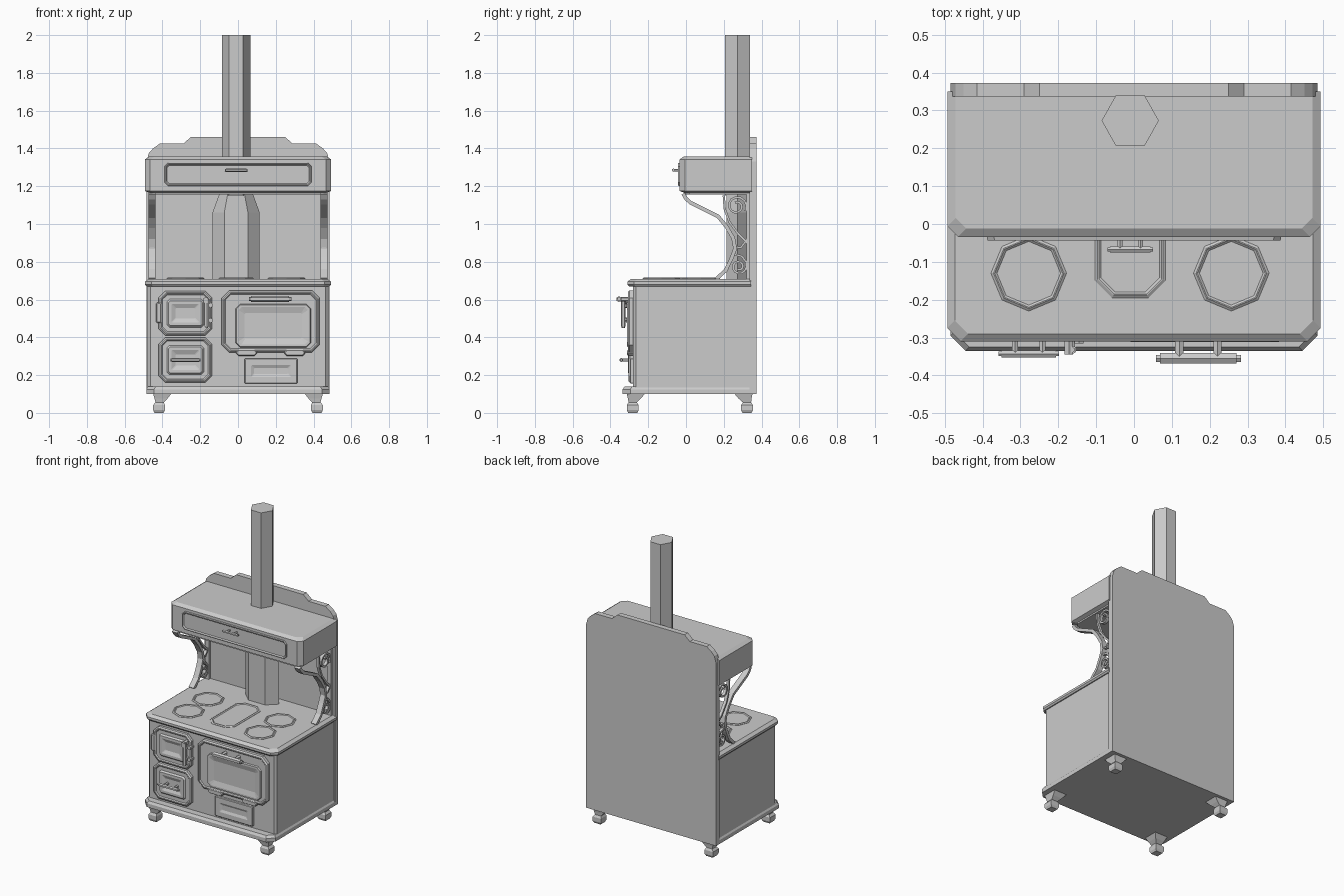
import bpy, bmesh, math
from mathutils import Vector, Matrix

old = bpy.data.objects.get("Cube")
if old:
    bpy.data.objects.remove(old, do_unlink=True)

GREY = (0.6, 0.6, 0.6, 1)
iron = bpy.data.materials.new("grey iron")
iron.use_nodes = True
iron.diffuse_color = GREY
iron.node_tree.nodes["Principled BSDF"].inputs["Base Color"].default_value = GREY


def finish(name, bm):
    bmesh.ops.recalc_face_normals(bm, faces=bm.faces)
    mesh = bpy.data.meshes.new(name)
    bm.to_mesh(mesh)
    bm.free()
    mesh.materials.append(iron)
    obj = bpy.data.objects.new(name, mesh)
    bpy.context.collection.objects.link(obj)
    return obj


def loft(name, rings):
    """Skin a list of equal-length rings and cap both ends."""
    bm = bmesh.new()
    loops = [[bm.verts.new(p) for p in ring] for ring in rings]
    n = len(loops[0])
    for a, b in zip(loops, loops[1:]):
        for i in range(n):
            j = (i + 1) % n
            bm.faces.new((a[i], a[j], b[j], b[i]))
    bm.faces.new(loops[0])
    bm.faces.new(loops[-1])
    return finish(name, bm)


def clipped_rect(x0, x1, z0, z1, c, d=0):
    """Rectangle with clipped corners, inset by d."""
    x0, x1, z0, z1 = x0 + d, x1 - d, z0 + d, z1 - d
    c = max(c - d * 0.5, 0.004)
    return [(x0 + c, z0), (x1 - c, z0), (x1, z0 + c), (x1, z1 - c),
            (x1 - c, z1), (x0 + c, z1), (x0, z1 - c), (x0, z0 + c)]


def front_panel(name, rect, c, steps):
    return loft(name, [[(x, y, z) for x, z in clipped_rect(*rect, c, d)]
                       for y, d in steps])


def slab(name, half, y0, y1, c, steps):
    """Horizontal slab whose two front corners are clipped."""
    rings = []
    for z, d in steps:
        h, f = half - d, y0 + d
        rings.append([(-h, y1, z), (-h, f + c, z), (-h + c, f, z),
                      (h - c, f, z), (h, f + c, z), (h, y1, z)])
    return loft(name, rings)


def ngon(cx, cy, z, rx, ry, n):
    return [(cx + rx * math.cos(math.tau * i / n),
             cy + ry * math.sin(math.tau * i / n), z) for i in range(n)]


def rods(name, parts):
    """Several six-sided rods (start, end, radius) in one object."""
    bm = bmesh.new()
    for a, b, r in parts:
        a, b = Vector(a), Vector(b)
        m = Matrix.Translation((a + b) / 2) @ (b - a).to_track_quat("Z", "Y").to_matrix().to_4x4()
        bmesh.ops.create_cone(bm, cap_ends=True, segments=6, radius1=r, radius2=r,
                              depth=(b - a).length, matrix=m)
    return finish(name, bm)


def handle(name, centre, half, r, back, vertical=False):
    """Grip with thin tips, held by two posts reaching back to y = back."""
    c = Vector(centre)
    u = Vector((0, 0, 1)) if vertical else Vector((1, 0, 0))
    parts = [(c - u * half, c + u * half, r * 0.65),
             (c - u * half * 0.9, c + u * half * 0.9, r)]
    for s in (-0.45, 0.45):
        p = c + u * half * s
        parts.append((p, (p.x, back, p.z), r * 0.8))
    return rods(name, parts)


def ribbon(name, path, x, width, thick):
    """Flat strip of metal following a path in the side plane."""
    pts = [Vector(p) for p in path]
    rings = []
    for i, p in enumerate(pts):
        t = (pts[min(i + 1, len(pts) - 1)] - pts[max(i - 1, 0)]).normalized()
        n = Vector((-t.y, t.x)) * thick / 2
        rings.append([(x + sx * width / 2, p.x + sn * n.x, p.y + sn * n.y)
                      for sx, sn in ((-1, -1), (1, -1), (1, 1), (-1, 1))])
    return loft(name, rings)


def spiral(cy, cz, r, start, turns, steps=16):
    return [(cy + r * (1 - 0.65 * i / steps) * math.cos(start + turns * math.tau * i / steps),
             cz + r * (1 - 0.65 * i / steps) * math.sin(start + turns * math.tau * i / steps))
            for i in range(steps + 1)]


# Cabinet, skirt and cooking top
slab("cabinet", 0.478, -0.28, 0.34, 0.015, [(0.1, 0), (0.68, 0)])
slab("skirt", 0.485, -0.335, 0.34, 0.04, [(0.1, 0), (0.125, 0), (0.14, 0.01)])
slab("cooking_top", 0.493, -0.31, 0.345, 0.035,
     [(0.67, 0.008), (0.68, 0), (0.695, 0), (0.71, 0.02)])

# Back panel with stepped crest
half = [(0.485, 0.1), (0.485, 1.33), (0.472, 1.375), (0.45, 1.4), (0.415, 1.425),
        (0.29, 1.425), (0.25, 1.46)]
outline = half + [(-x, z) for x, z in reversed(half)]
loft("back_panel", [[(x, y, z) for x, z in outline] for y in (0.337, 0.373)])

# Warming hood and its drawer
slab("warming_hood", 0.493, -0.034, 0.35, 0.028,
     [(1.155, 0.025), (1.165, 0.025), (1.175, 0), (1.342, 0), (1.357, 0.022)])
front_panel("hood_drawer", (-0.39, 0.39, 1.2, 1.325), 0.02,
            [(-0.03, 0), (-0.043, 0.003), (-0.043, 0.008), (-0.036, 0.014)])
handle("hood_drawer_handle", (-0.01, -0.067, 1.285), 0.06, 0.009, -0.03)

# Flue: flattened lower hood, then a straight hexagonal pipe
loft("lower_flue", [ngon(-0.01, 0.273, z, rx, 0.068, 6)
                    for z, rx in ((0.7, 0.125), (1.06, 0.125), (1.17, 0.085))])
loft("chimney_pipe", [ngon(-0.01, 0.273, z, 0.0755, 0.0775, 6) for z in (1.15, 2.0)])

# Hob rings and centre plate
for sx, side in ((-0.278, "right"), (0.257, "left")):
    for y, place in ((-0.13, "front"), (0.08, "back")):
        loft(f"{place}_{side}_hob",
             [ngon(sx, y, z, r, r, 8) for z, r in
              ((0.7, 0.1), (0.712, 0.1), (0.717, 0.093), (0.717, 0.09), (0.712, 0.084))])
loft("centre_plate", [[(x, y, z) for x, y in clipped_rect(-0.103, 0.083, -0.195, 0.165, 0.045, d)]
                      for z, d in ((0.7, 0), (0.712, 0), (0.717, 0.007), (0.717, 0.01), (0.712, 0.016))])

# Small doors with a raised, bevelled middle
for name, z0, z1 in (("fire_door", 0.41, 0.645), ("ash_door", 0.16, 0.4)):
    front_panel(name, (-0.42, -0.138, z0, z1), 0.035,
                [(-0.275, 0), (-0.297, 0), (-0.304, 0.008), (-0.304, 0.014), (-0.298, 0.02),
                 (-0.298, 0.043), (-0.308, 0.052), (-0.308, 0.068), (-0.298, 0.09)])
handle("fire_door_handle", (-0.165, -0.332, 0.53), 0.08, 0.013, -0.29, vertical=True)
rods("fire_door_latch", [((-0.172, -0.29, z), (-0.172, -0.345, z), 0.013) for z in (0.59, 0.6)]
     + [((-0.145, -0.28, z), (-0.145, -0.315, z), 0.014) for z in (0.49, 0.57)])
handle("ash_door_handle", (-0.278, -0.343, 0.28), 0.08, 0.011, -0.29)
front_panel("fire_door_hinge", (-0.433, -0.405, 0.475, 0.585), 0.006,
            [(-0.275, 0), (-0.305, 0), (-0.31, 0.005)])

# Oven door with a sunken, sloping window panel
front_panel("oven_door", (-0.087, 0.432, 0.32, 0.648), 0.04,
            [(-0.275, 0), (-0.3, 0), (-0.308, 0.008), (-0.308, 0.014), (-0.302, 0.02)])
front_panel("oven_door_panel", (-0.015, 0.388, 0.345, 0.578), 0.025,
            [(-0.295, 0), (-0.312, 0.006), (-0.312, 0.018), (-0.303, 0.05)])
handle("oven_door_handle", (0.17, -0.355, 0.602), 0.112, 0.016, -0.29)
for x in (0.045, 0.3):
    front_panel("oven_hinge", (x - 0.055, x + 0.055, 0.302, 0.335), 0.012,
                [(-0.275, 0), (-0.305, 0), (-0.312, 0.005)])

# Lower drawer with a finger recess
front_panel("lower_drawer", (0.035, 0.315, 0.155, 0.288), 0.004,
            [(-0.275, 0), (-0.293, 0), (-0.297, 0.004), (-0.297, 0.035), (-0.29, 0.05)])

# Legs: flared top, narrow ankle and block foot
for sx in (-1, 1):
    for fy, ty, place in ((-0.282, -0.265, "front"), (0.323, 0.303, "back")):
        rings = []
        for z, x, y, h in ((0, 0.418, fy, 0.024), (0.015, 0.418, fy, 0.031),
                           (0.042, 0.418, fy, 0.031), (0.056, 0.415, fy, 0.022),
                           (0.075, 0.408, (fy + ty) / 2, 0.034), (0.105, 0.4, ty, 0.05)):
            rings.append([(sx * x + a * h, y + b * h, z)
                          for a, b in ((-1, -1), (1, -1), (1, 1), (-1, 1))])
        loft(f"{place}_leg", rings)

# Scrolled brackets carrying the hood
STRUT = [(-0.015, 1.16), (0.0, 1.135), (0.025, 1.112), (0.1, 1.075), (0.17, 1.04),
         (0.215, 0.985), (0.25, 0.925), (0.26, 0.87), (0.242, 0.82), (0.21, 0.755), (0.16, 0.708)]
for sx in (-1, 1):
    x = sx * 0.456
    ribbon("bracket_strut", STRUT, x, 0.038, 0.02)
    ribbon("bracket_upright", [(0.328, 0.71), (0.328, 1.16)], x, 0.03, 0.018)
    ribbon("upper_scroll", spiral(0.268, 1.095, 0.055, -0.5, 1.4), x, 0.02, 0.012)
    ribbon("lower_scroll", spiral(0.28, 0.775, 0.042, 0.5, -1.4), x, 0.02, 0.012)
    ribbon("upper_tendril", [(0.2, 1.15), (0.205, 1.08), (0.23, 1.01), (0.275, 0.95), (0.325, 0.9)],
           x, 0.02, 0.012)
    ribbon("lower_tendril", [(0.25, 0.88), (0.29, 0.875), (0.325, 0.92)], x, 0.02, 0.012)
    ribbon("lower_curl", [(0.25, 0.84), (0.295, 0.83), (0.325, 0.79)], x, 0.02, 0.012)
